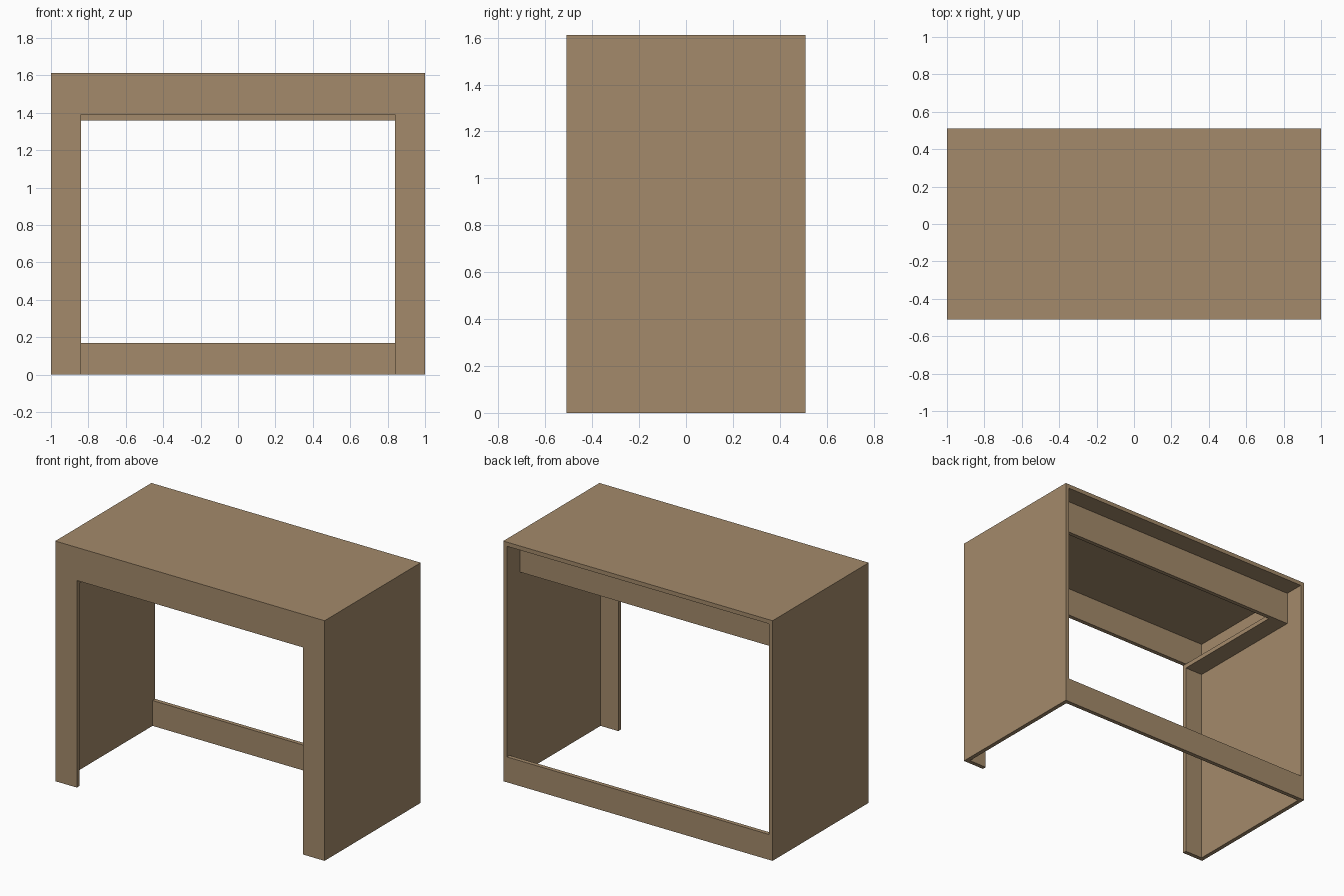
import bpy, bmesh

if "Cube" in bpy.data.objects:
    bpy.data.objects.remove(bpy.data.objects["Cube"])

W, D, H, T = 1.0, 0.51, 1.612, 0.028   # half width, half depth, height, board thickness
LEG_X, APRON_Z, RAIL_Z = 0.84, 1.39, 0.17

wood = bpy.data.materials.new("tan wood")
wood.diffuse_color = (0.37, 0.255, 0.145, 1)
wood.use_nodes = True
wood.node_tree.nodes["Principled BSDF"].inputs["Base Color"].default_value = wood.diffuse_color


def prism(name, profile, x0, x1):
    """Extrude a (y, z) profile along x."""
    bm = bmesh.new()
    face = bm.faces.new([bm.verts.new((x0, y, z)) for y, z in profile])
    ext = bmesh.ops.extrude_face_region(bm, geom=[face])
    verts = [g for g in ext["geom"] if isinstance(g, bmesh.types.BMVert)]
    bmesh.ops.translate(bm, verts=verts, vec=(x1 - x0, 0, 0))
    bmesh.ops.recalc_face_normals(bm, faces=bm.faces)
    me = bpy.data.meshes.new(name)
    bm.to_mesh(me)
    bm.free()
    me.materials.append(wood)
    ob = bpy.data.objects.new(name, me)
    bpy.context.collection.objects.link(ob)
    return ob


def box(name, x, y, z):
    return prism(name, [(y[0], z[0]), (y[1], z[0]), (y[1], z[1]), (y[0], z[1])], *x)


# Outer shell, hollowed so that top, sides, front frame and back rail stay
shell = box("desk_shell", (-W, W), (-D, D), (0, H))
inner = W - T
back = D - T
cavity = prism("cavity_cutter",
               [(-back, -0.1), (back, -0.1), (back, RAIL_Z),
                (D + 0.1, RAIL_Z), (D + 0.1, H - T), (-back, H - T)],
               -inner, inner)
opening = box("front_opening_cutter", (-LEG_X, LEG_X), (-D - 0.1, -0.2), (-0.2, APRON_Z))

bpy.context.view_layer.objects.active = shell
for cutter in (cavity, opening):
    mod = shell.modifiers.new(cutter.name, 'BOOLEAN')
    mod.operation = 'DIFFERENCE'
    mod.solver = 'EXACT'
    mod.object = cutter
    bpy.ops.object.modifier_apply(modifier=mod.name)
    bpy.data.objects.remove(cutter)

# Upright rail under the top, set in from the back
RAIL_Y = 0.375
box("inner_back_rail", (-inner, inner), (RAIL_Y - T, RAIL_Y), (1.36, H - T))

# Flat ledges along both sides, level with the apron
for side, s in (("left", -1), ("right", 1)):
    box(side + "_ledge", sorted((s * LEG_X, s * inner)), (-back, RAIL_Y - T), (1.36, APRON_Z))
